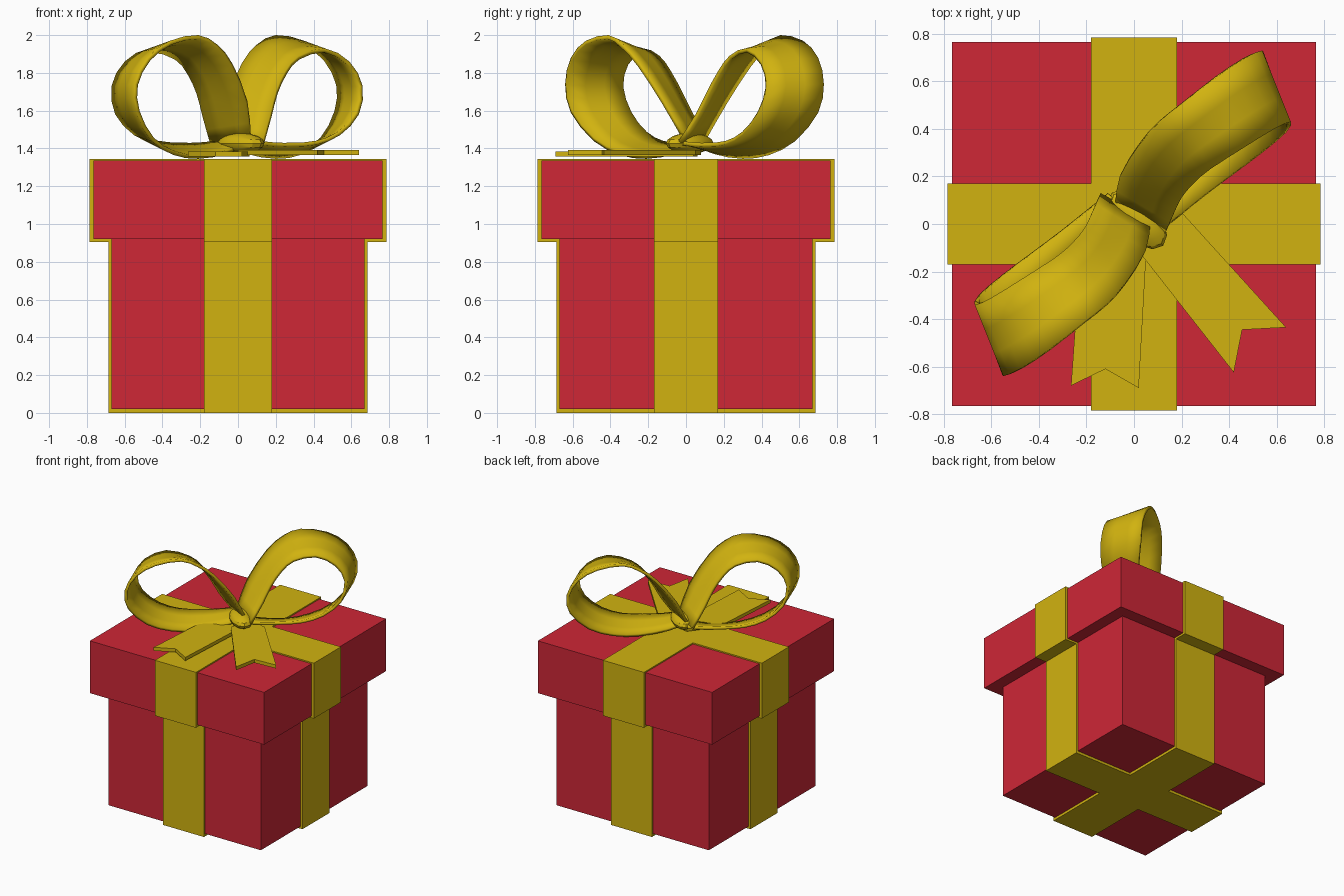
import bpy, bmesh
from mathutils import Vector, Matrix

if "Cube" in bpy.data.objects:
    bpy.data.objects.remove(bpy.data.objects["Cube"])


def material(name, color):
    m = bpy.data.materials.new(name)
    m.diffuse_color = (*color, 1)
    m.use_nodes = True
    m.node_tree.nodes["Principled BSDF"].inputs["Base Color"].default_value = m.diffuse_color
    return m


RED = material("red_paper", (0.62, 0.02, 0.037))
GOLD = material("gold_ribbon", (0.64, 0.45, 0.005))


def add_object(name, bm, mat):
    mesh = bpy.data.meshes.new(name)
    bm.to_mesh(mesh)
    bm.free()
    mesh.materials.append(mat)
    ob = bpy.data.objects.new(name, mesh)
    bpy.context.collection.objects.link(ob)
    return ob


def prism(name, outline, z0, z1, mat):
    """Extrude a flat outline from z0 up to z1."""
    bm = bmesh.new()
    face = bm.faces.new([bm.verts.new((x, y, z0)) for x, y in outline])
    ext = bmesh.ops.extrude_face_region(bm, geom=[face])
    verts = [g for g in ext["geom"] if isinstance(g, bmesh.types.BMVert)]
    bmesh.ops.translate(bm, verts=verts, vec=(0, 0, z1 - z0))
    bmesh.ops.recalc_face_normals(bm, faces=bm.faces)
    return add_object(name, bm, mat)


def square(r):
    return [(-r, -r), (r, -r), (r, r), (-r, r)]


def cross(r, wx=0.18, wy=0.17):
    return [(-wx, -r), (wx, -r), (wx, -wy), (r, -wy), (r, wy), (wx, wy),
            (wx, r), (-wx, r), (-wx, wy), (-r, wy), (-r, -wy), (-wx, -wy)]


def smooth(ob):
    bpy.ops.object.select_all(action='DESELECT')
    ob.select_set(True)
    bpy.context.view_layer.objects.active = ob
    bpy.ops.object.shade_smooth_by_angle()


def spline(points, steps=2):
    """Catmull-Rom interpolation through the points."""
    p = [Vector(q) for q in points]
    p = [2 * p[0] - p[1]] + p + [2 * p[-1] - p[-2]]
    out = []
    for a, b, c, d in zip(p, p[1:], p[2:], p[3:]):
        for k in range(steps):
            t = k / steps
            out.append(0.5 * (2 * b + (c - a) * t + (2 * a - 5 * b + 4 * c - d) * t ** 2
                              + (3 * b - a - 3 * c + d) * t ** 3))
    return out + [p[-2]]


# Box, lid and the ribbon crosses wrapped around them
prism("box_body", square(0.67), 0.02, 0.92, RED)
prism("box_lid", square(0.765), 0.92, 1.335, RED)
prism("body_ribbon", cross(0.685), 0.0, 0.915, GOLD)
prism("lid_ribbon", cross(0.785), 0.905, 1.345, GOLD)

# Bow loops: a band between a high edge and a low edge, repeated by half a turn
HIGH = [(-0.08, 0.08, 1.44), (-0.06, 0.20, 1.65), (0.02, 0.33, 1.85), (0.10, 0.42, 1.95),
        (0.20, 0.50, 2.00), (0.35, 0.62, 1.97), (0.47, 0.70, 1.88), (0.54, 0.73, 1.74),
        (0.53, 0.70, 1.59), (0.45, 0.58, 1.44), (0.33, 0.44, 1.365), (0.20, 0.30, 1.345),
        (0.05, 0.15, 1.37), (-0.05, 0.07, 1.42)]
LOW = [(0.13, -0.04, 1.44), (0.17, 0.05, 1.58), (0.20, 0.11, 1.70), (0.25, 0.17, 1.81),
       (0.32, 0.23, 1.89), (0.46, 0.32, 1.93), (0.59, 0.40, 1.86), (0.66, 0.43, 1.73),
       (0.64, 0.385, 1.58), (0.54, 0.30, 1.47), (0.42, 0.21, 1.42), (0.30, 0.12, 1.41),
       (0.20, 0.04, 1.41), (0.10, -0.04, 1.42)]


def bow_loop(name, turned):
    bm = bmesh.new()
    rows = []
    for a, b in zip(spline(HIGH), spline(LOW)):
        row = [a.lerp(b, t / 3) for t in range(4)]
        if turned:
            row = [Vector((-0.01 - v.x, 0.09 - v.y, v.z)) for v in row]
        rows.append([bm.verts.new(v) for v in row])
    for r, s in zip(rows, rows[1:]):
        for i in range(3):
            bm.faces.new((r[i], r[i + 1], s[i + 1], s[i]))
    ob = add_object(name, bm, GOLD)
    mod = ob.modifiers.new("thickness", 'SOLIDIFY')
    mod.thickness = 0.022
    mod.offset = -1
    smooth(ob)


bow_loop("bow_loop_right", False)
bow_loop("bow_loop_left", True)

# Knot: flattened ball lying across the loops
bm = bmesh.new()
bmesh.ops.create_uvsphere(
    bm, u_segments=12, v_segments=8, radius=1,
    matrix=Matrix.Translation((0.015, 0.02, 1.427)) @ Matrix.Rotation(-0.8, 4, 'Z')
    @ Matrix.Diagonal((0.155, 0.085, 0.055, 1)))
smooth(add_object("bow_knot", bm, GOLD))

# Ribbon tails with notched ends
prism("tail_right", [(0.0, -0.09), (0.42, -0.625), (0.455, -0.445), (0.64, -0.435),
                     (0.20, 0.05), (0.04, 0.08)], 1.365, 1.392, GOLD)
prism("tail_left", [(-0.05, 0.06), (-0.23, -0.18), (-0.265, -0.68), (-0.12, -0.61),
                    (0.02, -0.69), (0.05, -0.15), (0.06, 0.04)], 1.358, 1.385, GOLD)
